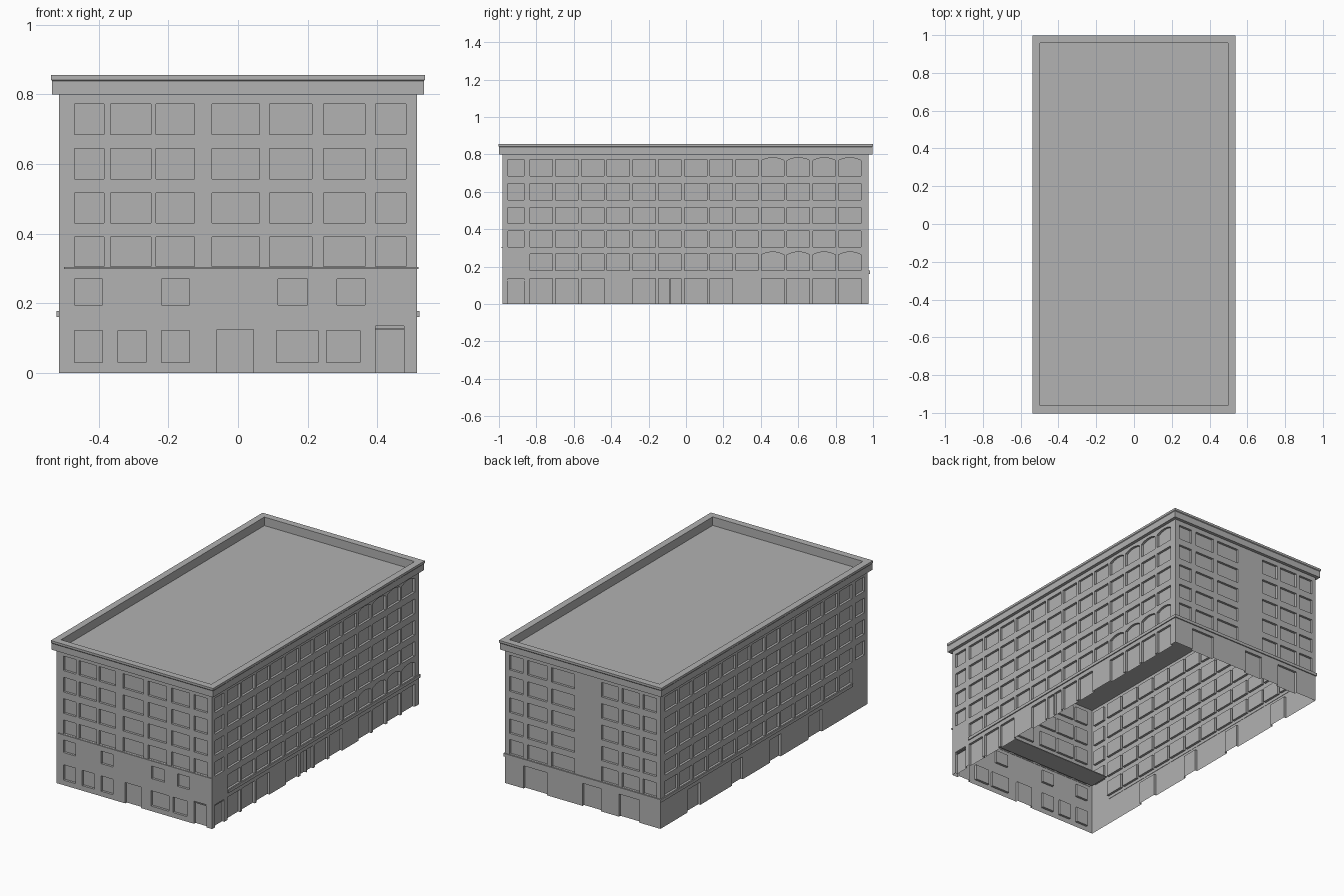
import bpy, bmesh, math
from mathutils import Vector

if "Cube" in bpy.data.objects:
    bpy.data.objects.remove(bpy.data.objects["Cube"], do_unlink=True)

stone = bpy.data.materials.new("grey_stone")
stone.use_nodes = True
grey = (0.445, 0.445, 0.445, 1)
stone.diffuse_color = grey
stone.node_tree.nodes["Principled BSDF"].inputs["Base Color"].default_value = grey

HX, Y0, Y1 = 0.515, -0.98, 0.977   # outer faces of the walls
WALL_TOP = 0.805
RECESS = 0.014


def finish(bm, name):
    mesh = bpy.data.meshes.new(name)
    bm.to_mesh(mesh)
    bm.free()
    mesh.materials.append(stone)
    obj = bpy.data.objects.new(name, mesh)
    bpy.context.collection.objects.link(obj)
    return obj


def box(name, lo, hi):
    bm = bmesh.new()
    bmesh.ops.create_cube(bm, size=1)
    for v in bm.verts:
        v.co = Vector([l + (c + 0.5) * (h - l) for c, l, h in zip(v.co, lo, hi)])
    return finish(bm, name)


def outline(u0, u1, v0, v1, rise):
    """Opening outline, with a shallow arch when rise is above zero."""
    if not rise:
        return [(u0, v0), (u1, v0), (u1, v1), (u0, v1)]
    arc = []
    for i in range(9):
        t = 1 - i / 4
        arc.append(((u0 + u1) / 2 + t * (u1 - u0) / 2, v1 - rise * t * t))
    return [(u0, v0), (u1, v0)] + arc


def wall(name, place, outward, span, openings):
    """Thin wall with recessed panes; place(u, v, depth) gives a point."""
    bm = bmesh.new()

    def face(points, want):
        f = bm.faces.new([bm.verts.new(p) for p in points])
        f.normal_update()
        if f.normal.dot(want) < 0:
            f.normal_flip()

    us = sorted({round(u, 4) for o in openings for u in o[:2]} | set(span))
    vs = sorted({round(v, 4) for o in openings for v in o[2:4]} | {0, WALL_TOP})
    for a, b in zip(us, us[1:]):
        for c, d in zip(vs, vs[1:]):
            mu, mv = (a + b) / 2, (c + d) / 2
            if not any(o[0] < mu < o[1] and o[2] < mv < o[3] for o in openings):
                face([place(a, c, 0), place(b, c, 0), place(b, d, 0), place(a, d, 0)], outward)

    for u0, u1, v0, v1, rise in openings:
        loop = outline(u0, u1, v0, v1, rise)
        face([place(u, v, RECESS) for u, v in loop], outward)
        mid = place((u0 + u1) / 2, (v0 + v1) / 2, RECESS / 2)
        for p, q in zip(loop, loop[1:] + loop[:1]):
            if p[1] == q[1] == 0:
                continue
            quad = [place(*p, 0), place(*q, 0), place(*q, RECESS), place(*p, RECESS)]
            face(quad, mid - sum(quad, Vector()) / 4)
        if rise:   # corners above the arch
            arc = loop[2:]
            for corner, part in (((u1, v1), arc[:5]), ((u0, v1), arc[4:])):
                face([place(u, v, 0) for u, v in [corner] + part], outward)
    bmesh.ops.remove_doubles(bm, verts=bm.verts, dist=0.0002)
    return finish(bm, name)


# Window rows and columns
upper_rows = [(0.305, 0.39), (0.43, 0.517), (0.557, 0.645), (0.685, 0.772)]
all_rows = [(0.18, 0.268)] + upper_rows
front_cols = [(-0.47, -0.385), (-0.367, -0.25), (-0.235, -0.125), (-0.075, 0.062),
              (0.09, 0.212), (0.245, 0.365), (0.395, 0.483)]
back_cols = [(-0.49, -0.4), (-0.375, -0.26), (-0.235, -0.125),
             (0.055, 0.205), (0.235, 0.365), (0.395, 0.485)]
side_cols = [(-0.834 + 0.1375 * i, -0.714 + 0.1375 * i) for i in range(13)]
corner_bay = (-0.952, -0.866)


def grid(cols, rows):
    return [(a, b, c, d, 0) for a, b in cols for c, d in rows]


def side_windows(arched):
    out = grid([corner_bay], upper_rows)
    for i, (a, b) in enumerate(side_cols):
        for j, (c, d) in enumerate(all_rows):
            arch = arched and i > 8 and j in (0, 4)
            out.append((a, b, c, d + (0.01 if arch else 0), 0.015 if arch else 0))
    return out


# Front wall: four regular floors over a separate two-storey base
front = grid(front_cols, upper_rows)
front += grid([(-0.47, -0.39), (-0.22, -0.14), (0.115, 0.2), (0.285, 0.365)], [(0.195, 0.27)])
front += grid([(-0.47, -0.39), (-0.345, -0.265), (-0.22, -0.14), (0.11, 0.23), (0.255, 0.35)],
              [(0.03, 0.122)])
front += grid([(-0.06, 0.045)], [(0, 0.125)]) + grid([(0.395, 0.477)], [(0, 0.135)])
wall("front_wall", lambda u, v, d: Vector((u, Y0 + d, v)), Vector((0, -1, 0)), (-HX, HX), front)

# Back wall with shop openings
back = grid(back_cols, all_rows)
back += grid([(-0.375, -0.24), (-0.12, 0), (0.235, 0.39)], [(0, 0.135)])
wall("back_wall", lambda u, v, d: Vector((u, Y1 - d, v)), Vector((0, 1, 0)), (-HX, HX), back)

# Left wall (+x) with a shopfront under most columns
left = side_windows(True) + grid([corner_bay], [(0, 0.135)])
for i, (a, b) in enumerate(side_cols):
    if i == 5:   # paired doors
        left += grid([(a, a + 0.055), (a + 0.063, b)], [(0, 0.135)])
    elif i not in (3, 8):
        left += grid([(a, b)], [(0, 0.135)])
wall("left_wall", lambda u, v, d: Vector((HX - d, u, v)), Vector((1, 0, 0)), (Y0, Y1), left)

# Right wall (-x) with a few service doors
right = side_windows(False)
right += grid([(-0.55, -0.42), (-0.16, -0.06), (0.2, 0.3), (0.6, 0.72)], [(0, 0.135)])
wall("right_wall", lambda u, v, d: Vector((d - HX, u, v)), Vector((-1, 0, 0)), (Y0, Y1), right)

# Cornice and parapet: one stepped profile carried round the roof
profile = [(-0.012, 0.8), (0.019, 0.8), (0.019, 0.838), (0.022, 0.842), (0.022, 0.855),
           (-0.018, 0.855), (-0.018, 0.8)]
bm = bmesh.new()
rings = []
for off, z in profile:
    x, a, b = HX + off, Y0 - off, Y1 + off
    rings.append([bm.verts.new(p) for p in ((-x, a, z), (x, a, z), (x, b, z), (-x, b, z))])
for lower, upper in zip(rings, rings[1:] + rings[:1]):
    for k in range(4):
        n = (k + 1) % 4
        bm.faces.new((lower[k], lower[n], upper[n], upper[k]))
bmesh.ops.recalc_face_normals(bm, faces=bm.faces)
finish(bm, "cornice")

# Roof deck, and the floor over the front bay
box("roof_deck", (-HX + 0.016, Y0 + 0.016, 0.798), (HX - 0.016, Y1 - 0.016, 0.804))
box("front_bay_floor", (-HX + 0.016, Y0 + 0.016, 0.297), (HX - 0.016, -0.834, 0.302))

# String courses
for side, name in ((1, "left"), (-1, "right")):
    xs = sorted((side * (HX - 0.002), side * (HX + 0.006)))
    box(name + "_string_course", (xs[0], -0.834, 0.16), (xs[1], Y1 + 0.006, 0.178))
box("back_string_course", (-HX, Y1 - 0.002, 0.16), (HX, Y1 + 0.006, 0.178))
box("front_string_course", (-0.5, Y0 - 0.006, 0.298), (HX + 0.003, Y0 + 0.002, 0.304))

# Transom bars over the corner doors
box("front_door_transom", (0.395, Y0 + 0.006, 0.124), (0.477, Y0 + RECESS, 0.129))
box("side_door_transom", (HX - RECESS, corner_bay[0], 0.124), (HX - 0.006, corner_bay[1], 0.129))
